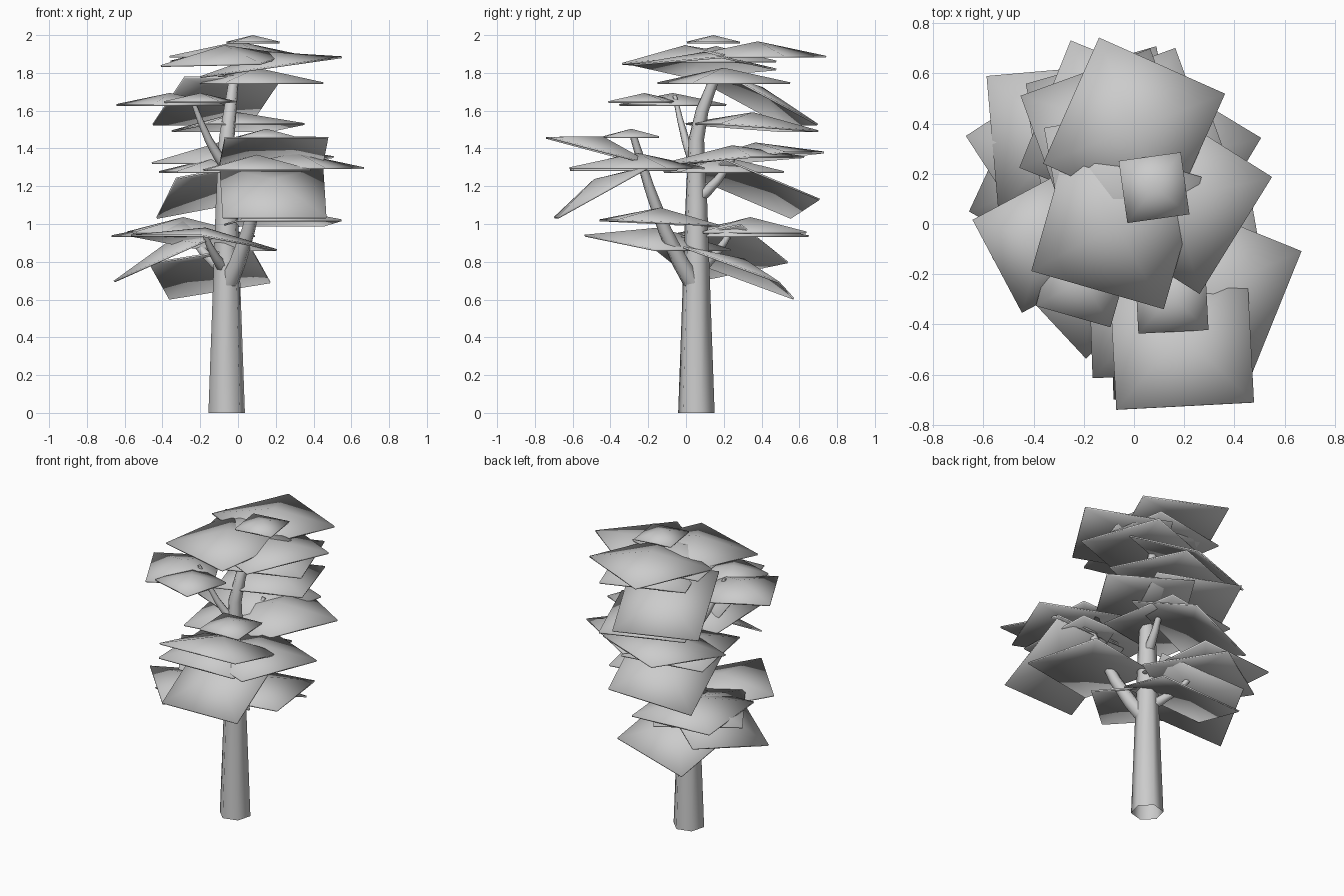
import bpy, bmesh, math
from mathutils import Vector, Matrix

if "Cube" in bpy.data.objects:
    bpy.data.objects.remove(bpy.data.objects["Cube"])

SIDE = .55      # edge of a full-size leaf pad
DOME = .14      # rise of a pad's centre, relative to its edge


def finish(bm, name, angle):
    me = bpy.data.meshes.new(name)
    bmesh.ops.recalc_face_normals(bm, faces=bm.faces)
    bm.to_mesh(me)
    bm.free()
    ob = bpy.data.objects.new(name, me)
    bpy.context.collection.objects.link(ob)
    bpy.ops.object.select_all(action='DESELECT')
    ob.select_set(True)
    bpy.context.view_layer.objects.active = ob
    bpy.ops.object.shade_smooth_by_angle(angle=math.radians(angle))
    return ob


def tube(name, pts, radii, sides=6):
    """Six-sided tapered tube, open at the foot."""
    bm = bmesh.new()
    rings = []
    for i, (p, r) in enumerate(zip(pts, radii)):
        d = pts[min(i + 1, len(pts) - 1)] - pts[max(i - 1, 0)]
        q = Vector((0, 0, 1)).rotation_difference(d.normalized())
        turns = [math.tau * (k + .25) / sides for k in range(sides)]
        rings.append([bm.verts.new(p + q @ Vector((r * math.cos(a), r * math.sin(a), 0)))
                      for a in turns])
    for a, b in zip(rings, rings[1:]):
        for k in range(sides):
            n = (k + 1) % sides
            bm.faces.new((a[k], a[n], b[n], b[k]))
    bm.faces.new(rings[-1])
    finish(bm, name, 65)


def trunk_axis(z):
    """Straight stem that leans back and right near the top."""
    lean = max(0, z - 1.45) / .33
    return Vector((-.06 + .04 * lean, .055 + .1 * lean ** 1.5, z))


def branch(name, foot, tip, radius):
    """Branch leaving the trunk at height foot and curving up to tip."""
    a, b = trunk_axis(foot), Vector(tip)
    pts, radii = [], []
    for t in (0, .25, .5, .75, 1):
        p = a.lerp(b, t)
        p.z -= .12 * (b.z - a.z) * math.sin(math.pi * t)
        pts.append(p)
        radii.append(radius * (1 - .65 * t))
    tube(name, pts, radii)


def leaf(name, x, y, z, yaw, droop=0, spin=0, size=SIDE):
    """Thin domed square pad: spun flat, drooped along +y, then turned by yaw."""
    bm = bmesh.new()
    h = size / 2
    c = [bm.verts.new((a * h, b * h, 0)) for a, b in ((-1, -1), (1, -1), (1, 1), (-1, 1))]
    top = bm.verts.new((0, 0, DOME * size))
    for k in range(4):
        bm.faces.new((c[k], c[(k + 1) % 4], top))

    def turn(deg, axis):
        return Matrix.Rotation(math.radians(deg), 4, axis)
    bm.transform(Matrix.Translation((x, y, z)) @ turn(yaw, 'Z') @ turn(-droop, 'X')
                 @ turn(spin, 'Z'))
    ob = finish(bm, name, 50)
    ob.modifiers.new("thickness", 'SOLIDIFY').thickness = .01


# Trunk: quick taper below the crown, thinner above
heights = (0, .8, 1.1, 1.45, 1.6, 1.78)
tube("trunk", [trunk_axis(z) for z in heights],
     [.1 - .037 * z if z < 1 else .06 - .05 * (z - 1.1) for z in heights])

# Branches
branch("front_branch", .66, (.17, -.28, 1.47), .055)
branch("low_back_branch", .75, (-.28, .25, .98), .04)
branch("low_left_branch", .75, (-.18, -.13, .95), .035)
branch("back_branch", 1.13, (0, .28, 1.4), .035)
branch("left_branch", 1.3, (-.25, -.06, 1.68), .032)

# Full-size leaf pads per cluster: x, y, z, yaw, optional droop and spin
clusters = {
    "crown_leaf": [(0, .38, 1.89, -24), (.175, .1, 1.835, 90, 8, -32),
                   (-.07, 0, 1.87, 150, 5, 14), (-.04, .16, 1.865, 10),
                   (.1, .2, 1.75, 20), (0, .35, 1.515, 20, 4),
                   (-.11, .375, 1.655, 20, 27)],
    "back_leaf": [(.13, .25, 1.34, -31, -4), (-.1, .375, 1.355, -22, -6),
                  (-.1, .2, 1.28, 10), (-.12, .385, 1.19, 39, 25, -25)],
    "front_leaf": [(.19, -.46, 1.39, 3, 15), (.31, -.26, 1.3, -22), (.1, -.33, 1.29, 2),
                   (.23, -.14, 1.01, 10, 3), (.185, -.45, 1.17, 182, 29)],
    "low_leaf": [(-.18, -.15, .905, -47, 8), (-.29, .27, .94, 33), (-.29, .34, .96, 5),
                 (-.15, .28, .745, 15, 22, -25), (-.32, .17, .85, 90, 24, -27)],
}
for name, pads in clusters.items():
    for i, pad in enumerate(pads, 1):
        leaf(f"{name}_{i}", *pad)

# Smaller pads
leaf("tip_leaf", .08, .145, 1.965, 8, size=.25)
leaf("front_small_leaf", .15, -.29, 1.465, 3, size=.28)
leaf("left_leaf_1", -.36, -.07, 1.635, 28, size=.42)
leaf("left_leaf_2", -.2, -.22, 1.65, -16, size=.31)
